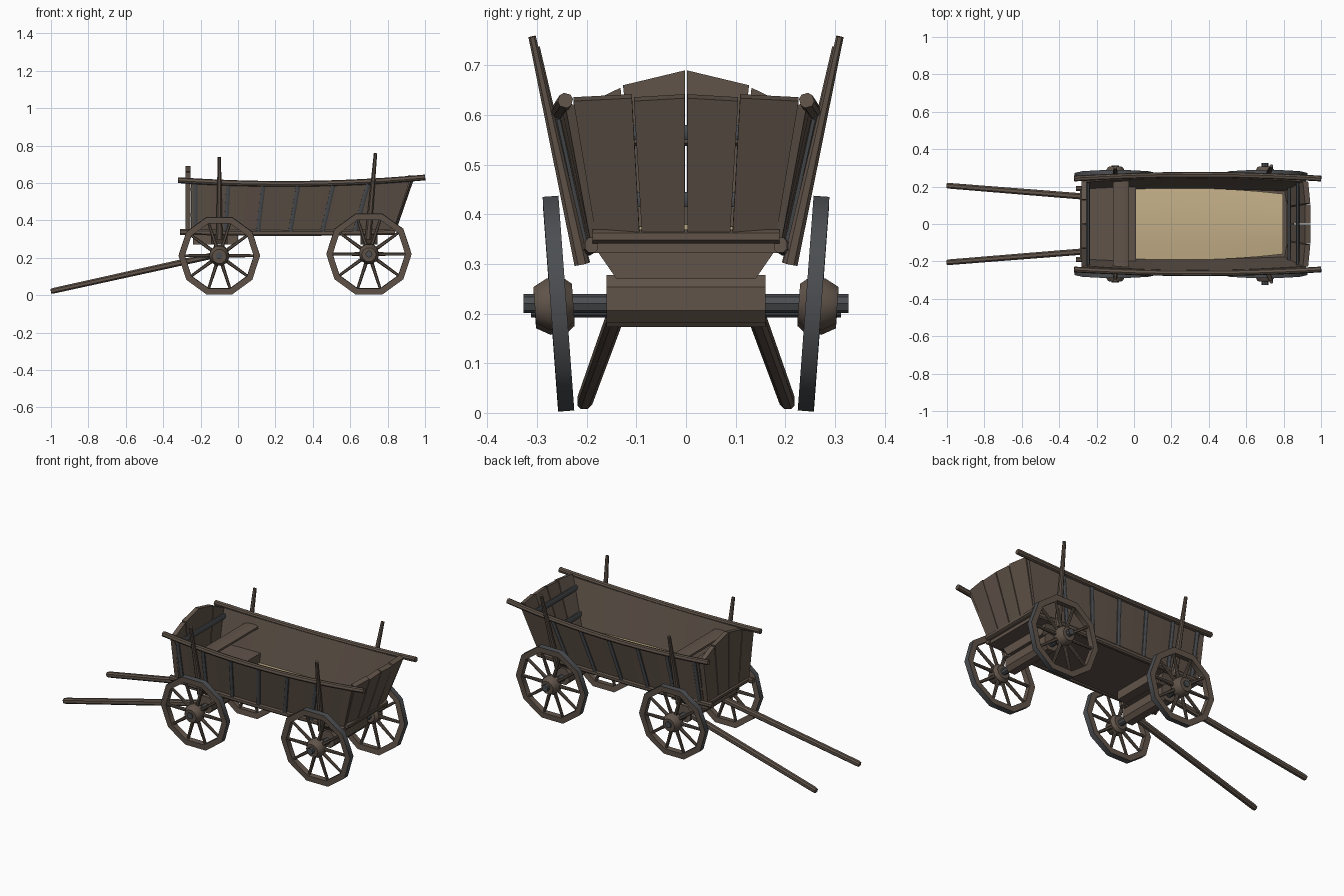
import bpy, bmesh, math
from mathutils import Vector, Matrix

if "Cube" in bpy.data.objects:
    bpy.data.objects.remove(bpy.data.objects["Cube"])


def material(name, rgb):
    m = bpy.data.materials.new(name)
    m.diffuse_color = (*rgb, 1)
    m.use_nodes = True
    m.node_tree.nodes["Principled BSDF"].inputs["Base Color"].default_value = m.diffuse_color
    return m


WOOD = material("dark wood", (0.118, 0.088, 0.068))
IRON = material("grey iron", (0.07, 0.075, 0.082))
STRAW = material("straw", (0.54, 0.42, 0.24))


def finish(name, bm, *mats):
    bmesh.ops.recalc_face_normals(bm, faces=bm.faces)
    me = bpy.data.meshes.new(name)
    bm.to_mesh(me)
    bm.free()
    ob = bpy.data.objects.new(name, me)
    bpy.context.collection.objects.link(ob)
    for m in mats:
        me.materials.append(m)
    return ob


def skin(bm, rings, closed=False):
    """Join equal rings of points into a tube, capped unless closed."""
    vs = [[bm.verts.new(p) for p in r] for r in rings]
    n, k = len(vs[0]), len(vs)
    for i in range(k if closed else k - 1):
        a, b = vs[i], vs[(i + 1) % k]
        for j in range(n):
            bm.faces.new((a[j], a[(j + 1) % n], b[(j + 1) % n], b[j]))
    if not closed:
        bm.faces.new(vs[0])
        bm.faces.new(vs[-1])


def sweep(name, pts, sizes, side, mat=WOOD, bm=None, cham=0.25):
    """Sweep a chamfered rectangle along points; sizes is (w, h) at each end."""
    own = bm is None
    bm = bm or bmesh.new()
    pts = [Vector(p) for p in pts]
    rings = []
    for i, p in enumerate(pts):
        f = i / (len(pts) - 1)
        w, h = [(sizes[0][c] * (1 - f) + sizes[-1][c] * f) / 2 for c in (0, 1)]
        t = (pts[min(i + 1, len(pts) - 1)] - pts[max(i - 1, 0)]).normalized()
        a = Vector(side)
        a = (a - t * a.dot(t)).normalized()
        b = t.cross(a)
        c = 1 - 2 * cham
        sec = [(1, c), (c, 1), (-c, 1), (-1, c), (-1, -c), (-c, -1), (c, -1), (1, -c)]
        rings.append([p + a * w * x + b * h * y for x, y in sec])
    skin(bm, rings)
    return finish(name, bm, mat) if own else None


def prism(name, corners, depth, mat=WOOD):
    bm = bmesh.new()
    skin(bm, [corners, [Vector(c) + Vector(depth) for c in corners]])
    return finish(name, bm, mat)


def box(name, x, y, z, mat=WOOD):
    return prism(name, [(x[0], y[0], z[0]), (x[1], y[0], z[0]), (x[1], y[1], z[0]), (x[0], y[1], z[0])],
                 (0, 0, z[1] - z[0]), mat)


def rail_z(x):
    return 0.592 + 0.022 * ((x - 0.25) / 0.6) ** 2


def side_pt(u, v, s, off=0.0):
    """Point on the bowed, flared side wall (u along, v up)."""
    bow = 1 - (2 * u - 1) ** 2
    x = -0.25 + u * (1.08 + 0.09 * v)
    y = (0.185 + 0.012 * bow) * (1 - v) + (0.237 + 0.022 * bow) * v
    z = 0.34 * (1 - v) + rail_z(x) * v
    return Vector((x, s * (y + off), z - 0.2 * off))


# side walls with rails, iron battens and leaning stakes
for s, tag in ((-1, "front"), (1, "back")):
    bm = bmesh.new()
    skin(bm, [[side_pt(i / 12, v, s, o) for v, o in ((0, -.012), (1, -.012), (1, .006), (0, .006))]
              for i in range(13)])
    finish("side_wall_" + tag, bm, WOOD)
    sweep("top_rail_" + tag,
          [(-0.32 + 1.32 * i / 12,
            s * (0.243 + 0.02 * (1 - (i / 6 - 1) ** 2)),
            rail_z(-0.32 + 1.32 * i / 12) + 0.003) for i in range(13)],
          [(0.028, 0.028)], (0, 1, s * 0.3))
    sweep("bottom_rail_" + tag,
          [(-0.31 + 1.15 * i / 8, s * (0.19 + 0.01 * (1 - (i / 4 - 1) ** 2)),
            0.338 - 0.006 * (1 - (i / 4 - 1) ** 2)) for i in range(9)],
          [(0.026, 0.03)], (0, 1, 0))
    bm = bmesh.new()
    for u in (0.02, 0.17, 0.33, 0.49, 0.65, 0.81):
        sweep("", [side_pt(u, v, s, 0.009) for v in (0.02, 0.5, 0.97)], [(0.022, 0.014)], (1, 0, 0), bm=bm)
    finish("side_battens_" + tag, bm, IRON)
    sweep("front_stake_" + tag, [(-0.1, s * 0.208, 0.30), (-0.1, s * 0.302, 0.737)],
          [(0.034, 0.03), (0.018, 0.015)], (1, 0, 0))
    sweep("rear_stake_" + tag, [(0.695, s * 0.21, 0.30), (0.735, s * 0.31, 0.758)],
          [(0.034, 0.03), (0.018, 0.015)], (1, 0, 0))
    # pulling shafts
    sweep("shaft_" + tag, [(-1.0, s * 0.205, 0.02), (-0.985, s * 0.204, 0.024), (-0.12, s * 0.135, 0.215)],
          [(0.026, 0.026), (0.034, 0.034)], (0, 1, 0))

# floor, straw and front box with bench
box("floor", (-0.26, 0.83), (-0.185, 0.185), (0.322, 0.35))
bm = bmesh.new()
rows = []
for i in range(13):
    u = 0.235 + 0.735 * i / 12
    edge = abs(side_pt(u, 0.12, 1, -0.012).y) - 0.02 * (i / 12) ** 3
    x = side_pt(u, 0, 1).x
    rows.append([(x, edge * f, 0.366 + 0.014 * (1 - f * f)) for f in (-1, -.5, 0, .5, 1)]
                + [(x, edge, 0.345), (x, -edge, 0.345)])
skin(bm, rows)
finish("straw_bed", bm, STRAW)
box("front_box", (-0.25, 0.01), (-0.197, 0.197), (0.345, 0.42))
sweep("bench", [(-0.07, -0.24, 0.55), (-0.07, 0.24, 0.55)], [(0.085, 0.024)], (1, 0, 0))

# end gates made of fanned planks
for s, tag in ((-1, "a"), (1, "b")):
    for i, (b0, b1, t0, t1, z0, z1) in enumerate(((.002, .09, .002, .127, .69, .66),
                                                  (.094, .19, .132, .236, .655, .605))):
        prism(f"front_plank_{i}{tag}", [(-.28, s * b0, .325), (-.28, s * b1, .325),
                                        (-.28, s * t1, z1), (-.28, s * t0, z0)], (.027, 0, 0))
    for i, (b0, b1, t0, t1) in enumerate(((.003, .088, .003, .105), (.093, .18, .109, .227))):
        k = 0.012 * i
        prism(f"tail_plank_{i}{tag}", [(.818, s * b0, .355), (.818 - k, s * b1, .355),
                                       (.915 - k, s * t1, .636), (.915, s * t0, .642)], (.028, 0, -.008))
for z in (0.43, 0.565):
    y = 0.19 + (z - 0.34) * 0.17
    xt = 0.803 + (z - 0.355) * 0.345
    sweep("tailgate_bar", [(xt, -y, z), (xt, y, z)], [(0.018, 0.03)], (1, 0, 0), IRON)
    sweep("front_gate_bar", [(-.244, -y, z), (-.244, y, z)], [(0.018, 0.03)], (1, 0, 0), IRON)
sweep("tail_sill", [(.835, -.188, .355), (.835, .188, .355)], [(.04, .028)], (1, 0, 0))
sweep("front_sill", [(-.27, -.188, .34), (-.27, .188, .34)], [(.035, .028)], (1, 0, 0))
box("turntable", (-0.24, 0.0), (-0.135, 0.135), (0.272, 0.323))


# axles, bolsters and wheels
def wheel(name, x, y, z, R):
    s = 1 if y > 0 else -1
    bm = bmesh.new()
    n, r, t = 10, R - 0.034, 0.016
    rings = []
    for i in range(n):
        c, d = math.cos(i * math.tau / n), math.sin(i * math.tau / n)
        rings.append([(q * c, w, q * d) for q, w in ((R, -t), (R, t), (r, t), (r, -t))])
    skin(bm, rings, closed=True)
    for f in bm.faces:  # outward faces are the iron tyre
        f.material_index = int(all(Vector((v.co.x, v.co.z)).length > R - 0.01 for v in f.verts))
    for i in range(n):
        d = Vector((math.cos(i * math.tau / n), 0, math.sin(i * math.tau / n)))
        sweep("", [d * 0.03, d * (r + 0.01)], [(0.018, 0.02), (0.014, 0.014)], (0, 1, 0), bm=bm)
    # hub barrel
    skin(bm, [[(q * math.cos(a * math.tau / 10), s * w, q * math.sin(a * math.tau / 10)) for a in range(10)]
              for w, q in ((-0.03, 0.04), (-0.012, 0.055), (0.02, 0.055), (0.048, 0.039))])
    ob = finish(name, bm, WOOD, IRON)
    # wheels lean outward at the top
    ob.matrix_world = Matrix.Translation((x, y, z)) @ Matrix.Rotation(-s * 0.074, 4, 'X')


for tag, x, z, R, end in (("front", -0.1, 0.211, 0.218, 0.312), ("rear", 0.70, 0.22, 0.228, 0.327)):
    bm = bmesh.new()
    skin(bm, [[(x + 0.019 * math.cos(a * math.tau / 8), w, z + 0.019 * math.sin(a * math.tau / 8))
               for a in range(8)] for w in (-end, end)])
    finish(tag + "_axle", bm, IRON)
    sweep(tag + "_axle_beam", [(x, -.16, z + .01), (x, -.14, z + .01), (x, .14, z + .01), (x, .16, z + .01)],
          [(0.085, 0.095)], (1, 0, 0))
    prism(tag + "_bolster", [(x - .045, -.14, .27), (x - .045, .14, .27), (x - .045, .185, .335),
                             (x - .045, -.185, .335)], (.09, 0, 0))
    for s, side in ((-1, "near"), (1, "far")):
        wheel(f"{tag}_wheel_{side}", x, s * 0.257, z, R)

# soft shading with sharp edges kept
bpy.ops.object.select_all(action='SELECT')
bpy.context.view_layer.objects.active = bpy.context.selected_objects[0]
bpy.ops.object.shade_smooth_by_angle(angle=math.radians(38))
